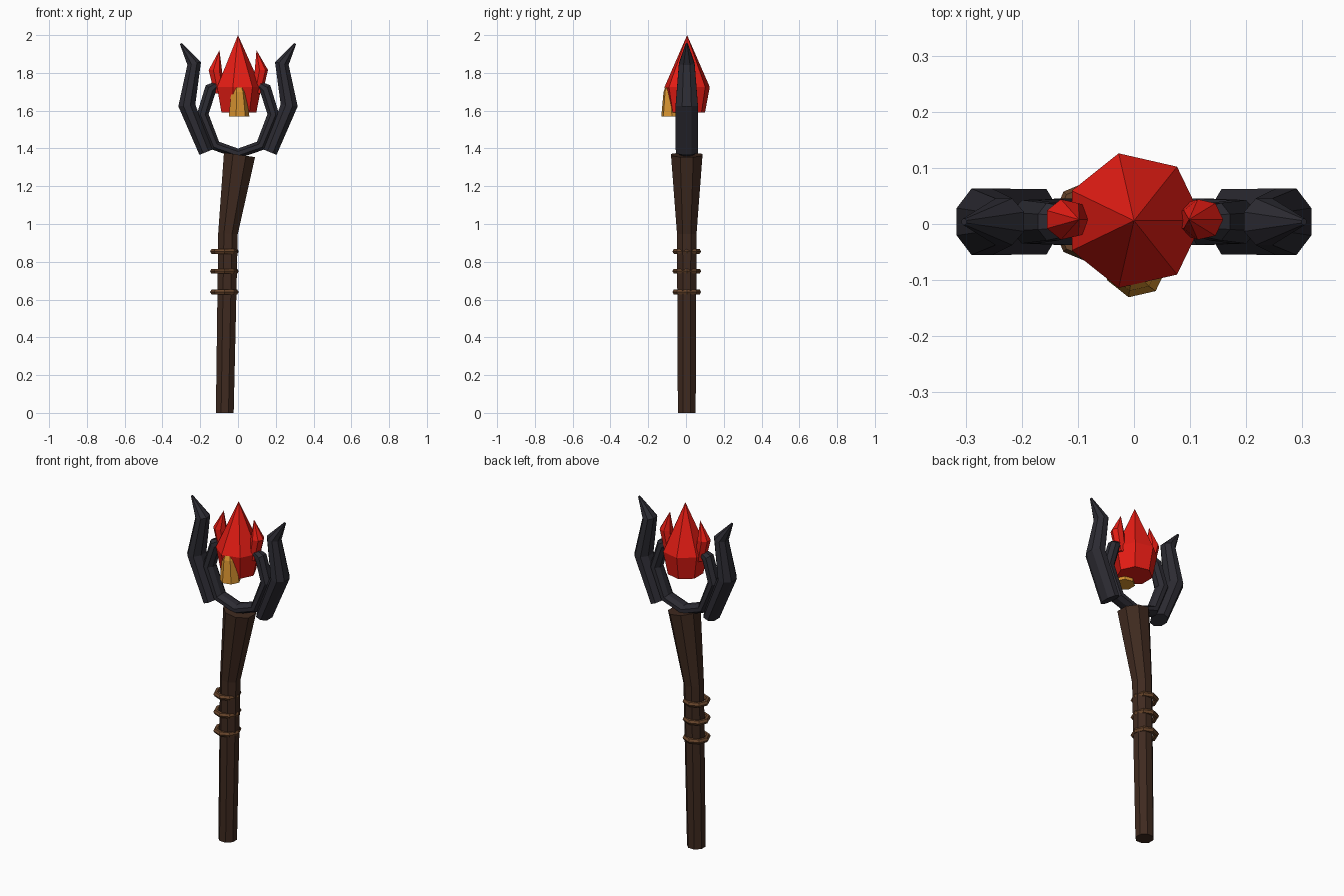
import bpy, bmesh, math
from mathutils import Vector

if "Cube" in bpy.data.objects:
    bpy.data.objects.remove(bpy.data.objects["Cube"])


def material(name, rgb):
    m = bpy.data.materials.new(name)
    m.diffuse_color = (*rgb, 1)
    m.use_nodes = True
    m.node_tree.nodes["Principled BSDF"].inputs["Base Color"].default_value = m.diffuse_color
    return m


WOOD = material("dark_wood", (0.05, 0.023, 0.014))
CORD = material("cord", (0.14, 0.06, 0.024))
IRON = material("dark_iron", (0.025, 0.024, 0.032))
RED = material("red_crystal", (0.80, 0.012, 0.007))
GOLD = material("gold_crystal", (0.70, 0.30, 0.03))


def finish(name, bm, mat):
    bmesh.ops.recalc_face_normals(bm, faces=bm.faces)
    me = bpy.data.meshes.new(name)
    bm.to_mesh(me)
    bm.free()
    me.materials.append(mat)
    ob = bpy.data.objects.new(name, me)
    bpy.context.collection.objects.link(ob)
    return ob


def loft(name, rings, sides, mat, tilt=True, y_off=0.004, phase=0.5, mirror=1):
    """Rings are (x, y, z, in-plane radius, depth radius), swept in the XZ plane."""
    bm = bmesh.new()
    pts = [Vector((r[0] * mirror, r[1] + y_off, r[2])) for r in rings]
    loops = []
    for i, (p, r) in enumerate(zip(pts, rings)):
        n = Vector((1, 0, 0))
        stretch = 1.0
        if tilt:
            a = (p - pts[i - 1]).normalized() if i else None
            b = (pts[i + 1] - p).normalized() if i < len(pts) - 1 else None
            t = ((a or b) + (b or a)).normalized()
            n = Vector((t.z, 0, -t.x))
            stretch = 1 / max(0.6, t.dot(a or b))
        loop = []
        for k in range(sides):
            ang = 2 * math.pi * (k + phase) / sides
            loop.append(bm.verts.new(p + n * (r[3] * stretch * math.cos(ang))
                                     + Vector((0, r[4] * math.sin(ang), 0))))
        loops.append(loop)
    for lo, hi in zip(loops, loops[1:]):
        for k in range(sides):
            j = (k + 1) % sides
            bm.faces.new((lo[k], lo[j], hi[j], hi[k]))
    bm.faces.new(loops[0][::-1])
    bm.faces.new(loops[-1])
    # sharp tips collapse into one vertex
    bmesh.ops.remove_doubles(bm, verts=bm.verts, dist=0.0005)
    return finish(name, bm, mat)


# Bent wooden shaft, widening at the head
shaft = loft("shaft", [(-0.07, 0, 0.0, 0.051, 0.051),
                       (-0.053, 0, 0.95, 0.056, 0.056),
                       (0.008, 0, 1.366, 0.09, 0.09)], 8, WOOD)
for v in shaft.data.vertices:
    if v.co.z < 0.1:
        v.co.z = 0

# Cord bindings
for i, z in enumerate((0.64, 0.75, 0.855)):
    bpy.ops.mesh.primitive_torus_add(location=(-0.072, 0.004, z), major_segments=8,
                                     minor_segments=6, major_radius=0.061,
                                     minor_radius=0.015)
    ring = bpy.context.object
    ring.name = f"cord_binding_{i + 1}"
    ring.data.materials.append(CORD)
    for p in ring.data.polygons:
        p.use_smooth = False

# Cradle with inner claws holding the crystal
half = [(-0.115, 0, 1.735, 0.022, 0.028), (-0.145, 0, 1.715, 0.033, 0.036),
        (-0.187, 0, 1.58, 0.032, 0.042), (-0.12, 0, 1.415, 0.028, 0.045)]
cradle = half + [(0, 0, 1.373, 0.027, 0.045)] + [(-x, *r) for x, *r in half[::-1]]
loft("cradle", cradle, 8, IRON)

# Outer horns and small side flames
horn = [(-0.17, 0, 1.38, 0.04, 0.063), (-0.271, 0, 1.628, 0.047, 0.064),
        (-0.232, 0, 1.85, 0.037, 0.045), (-0.303, 0, 1.955, 0.006, 0.006)]
flame = [(-0.098, 0, 1.69, 0.03, 0.03), (-0.122, 0, 1.815, 0.037, 0.037),
         (-0.098, 0, 1.92, 0, 0)]
for side, s in (("left", 1), ("right", -1)):
    loft(f"{side}_horn", horn, 8, IRON, mirror=s)
    loft(f"{side}_flame", flame, 7, RED, tilt=False, y_off=0.008, phase=0, mirror=s)

# Main crystal and the gold shard in front
loft("main_crystal", [(0, 0, 1.59, 0.097, 0.097), (0, 0, 1.725, 0.123, 0.123),
                      (0, 0, 2.0, 0, 0)], 7, RED, tilt=False, y_off=0.006, phase=0)
loft("gold_shard", [(0.003, -0.075, 1.57, 0.057, 0.057), (0.001, -0.079, 1.70, 0.041, 0.041),
                    (0, -0.082, 1.787, 0, 0)], 7, GOLD, tilt=False, y_off=0, phase=0)
